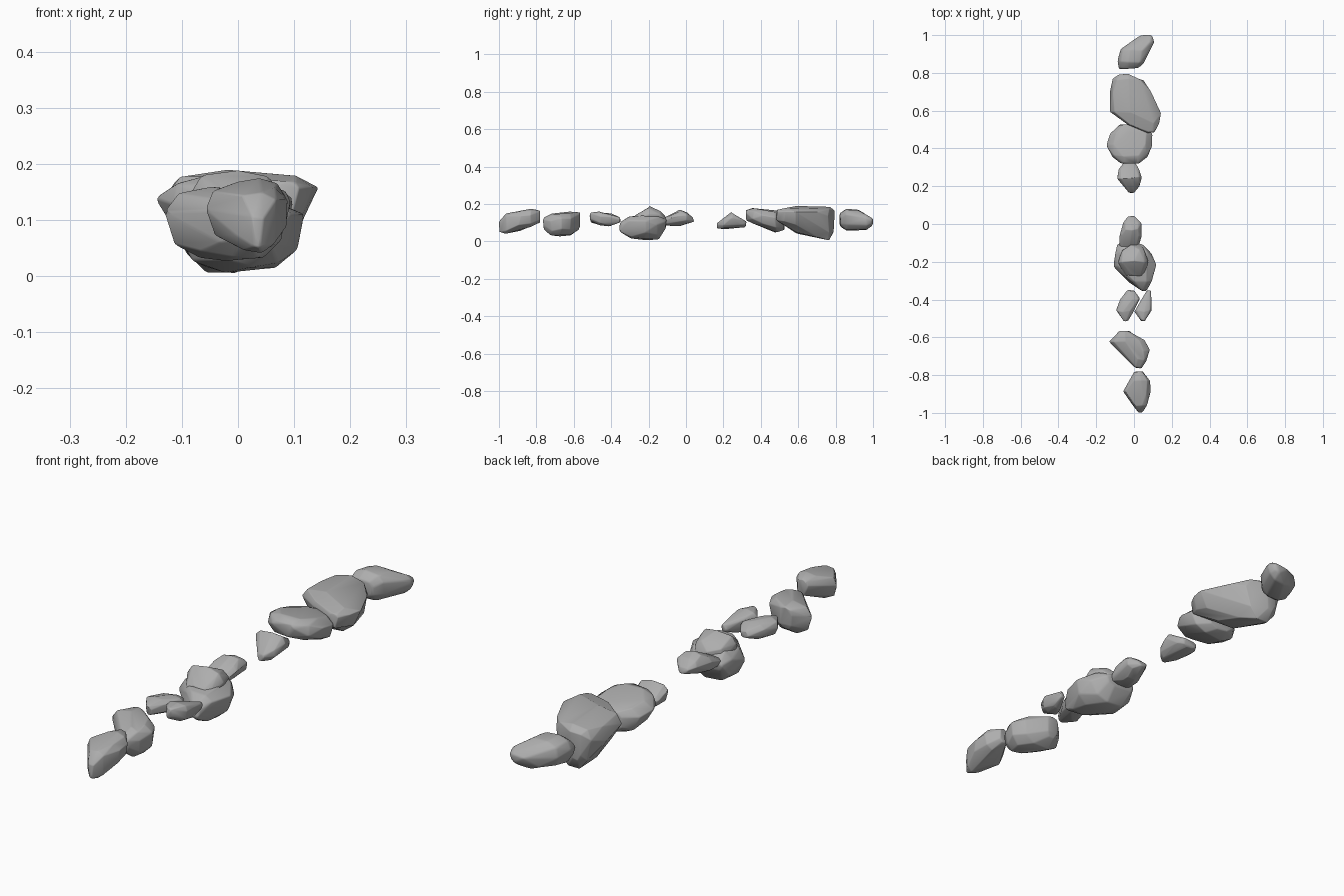
import bpy, bmesh, math, random

stone = bpy.data.materials.new("grey stone")
stone.diffuse_color = (0.42, 0.42, 0.42, 1)


def rock(name, stations, seed, waist=0.56, flare=0.12):
    """Chipped stone from stations along y: (y, x_left, x_right, z_low, z_high)."""
    rnd = random.Random(seed)
    bm = bmesh.new()
    n = 9
    for y, xl, xr, zl, zh in stations:
        phase = rnd.uniform(0, 0.5)
        for i in range(n):
            a = 2 * math.pi * i / n + phase
            c, s = math.cos(a), math.sin(a)
            # rounded section, widest at the waist and narrower at the bottom
            u = math.copysign(abs(c) ** 0.75, c)
            v = math.copysign(abs(s) ** 0.75, s)
            if v < 0:
                u *= 1 + flare * v
            j = rnd.uniform(0.93, 1.04)
            mid = zl + (zh - zl) * waist
            z = mid + v * (zh - mid if v > 0 else mid - zl)
            bm.verts.new(((xl + xr) / 2 + u * j * (xr - xl) / 2,
                          y + rnd.uniform(-0.006, 0.006), z))
    hull = bmesh.ops.convex_hull(bm, input=bm.verts[:])
    loose = list({g for g in hull["geom_interior"] + hull["geom_unused"]
                  if isinstance(g, bmesh.types.BMVert)})
    bmesh.ops.delete(bm, geom=loose, context='VERTS')
    # merge nearly flat facets into larger broken planes
    bmesh.ops.dissolve_limit(bm, angle_limit=math.radians(14),
                             verts=bm.verts[:], edges=bm.edges[:])
    bmesh.ops.recalc_face_normals(bm, faces=bm.faces[:])
    mesh = bpy.data.meshes.new(name)
    bm.to_mesh(mesh)
    bm.free()
    mesh.materials.append(stone)
    ob = bpy.data.objects.new(name, mesh)
    bpy.context.collection.objects.link(ob)
    # worn edges
    bev = ob.modifiers.new("worn edges", 'BEVEL')
    bev.width, bev.segments = 0.009, 2
    bev.limit_method = 'ANGLE'
    bev.angle_limit = math.radians(15)
    bpy.ops.object.select_all(action='DESELECT')
    ob.select_set(True)
    bpy.context.view_layer.objects.active = ob
    bpy.ops.object.shade_smooth_by_angle(angle=math.radians(50))
    return ob


# near group of stones
rock("front_stone", [
    (-0.995, 0.02, 0.05, 0.05, 0.11), (-0.96, -0.01, 0.075, 0.04, 0.15),
    (-0.89, -0.06, 0.095, 0.055, 0.165), (-0.83, -0.02, 0.085, 0.075, 0.175),
    (-0.785, 0.00, 0.05, 0.10, 0.165)], 1)
rock("wedge_stone", [
    (-0.76, 0.00, 0.04, 0.06, 0.13), (-0.72, -0.04, 0.07, 0.03, 0.15),
    (-0.67, -0.09, 0.085, 0.025, 0.155), (-0.62, -0.13, 0.06, 0.03, 0.16),
    (-0.57, -0.08, -0.02, 0.06, 0.155)], 2)
rock("thin_stone_left", [
    (-0.51, -0.06, -0.03, 0.10, 0.14), (-0.46, -0.095, 0.00, 0.085, 0.155),
    (-0.40, -0.075, 0.035, 0.085, 0.15), (-0.355, -0.035, 0.005, 0.10, 0.13)], 3)
rock("thin_stone_right", [
    (-0.51, 0.035, 0.06, 0.11, 0.155), (-0.46, 0.00, 0.095, 0.085, 0.16),
    (-0.41, 0.03, 0.095, 0.08, 0.145), (-0.355, 0.065, 0.09, 0.10, 0.13)], 4)
rock("middle_stone", [
    (-0.35, 0.03, 0.07, 0.05, 0.10), (-0.30, -0.04, 0.10, 0.015, 0.135),
    (-0.22, -0.11, 0.12, 0.005, 0.145), (-0.15, -0.11, 0.09, 0.01, 0.145),
    (-0.105, -0.09, 0.05, 0.07, 0.12)], 5)
rock("middle_stone_peak", [
    (-0.27, -0.05, 0.06, 0.06, 0.14), (-0.20, -0.09, 0.075, 0.06, 0.19),
    (-0.14, -0.07, 0.06, 0.06, 0.165), (-0.115, -0.03, 0.04, 0.08, 0.14)], 6)
rock("small_stone", [
    (-0.115, -0.08, 0.03, 0.085, 0.125), (-0.06, -0.08, 0.04, 0.08, 0.155),
    (-0.03, -0.06, 0.035, 0.08, 0.17), (0.005, -0.055, 0.04, 0.095, 0.155),
    (0.04, -0.035, 0.01, 0.105, 0.13)], 7)

# far group of stones
rock("pebble", [
    (0.17, -0.03, 0.00, 0.07, 0.10), (0.20, -0.06, 0.03, 0.065, 0.125),
    (0.245, -0.09, 0.04, 0.07, 0.158), (0.29, -0.085, 0.03, 0.075, 0.13),
    (0.32, -0.06, 0.01, 0.075, 0.11)], 8)
rock("round_stone", [
    (0.325, -0.07, 0.03, 0.11, 0.17), (0.36, -0.12, 0.075, 0.085, 0.18),
    (0.42, -0.145, 0.10, 0.065, 0.175), (0.48, -0.13, 0.10, 0.045, 0.165),
    (0.525, -0.08, 0.05, 0.06, 0.15)], 9)
rock("large_stone", [
    (0.485, 0.07, 0.11, 0.11, 0.17), (0.53, -0.04, 0.135, 0.075, 0.185),
    (0.59, -0.13, 0.145, 0.04, 0.19), (0.70, -0.135, 0.095, 0.01, 0.188),
    (0.765, -0.115, 0.055, 0.00, 0.185), (0.79, -0.09, -0.02, 0.05, 0.17)], 10,
    0.65, 0.3)
rock("back_stone", [
    (0.825, -0.08, 0.03, 0.075, 0.15), (0.86, -0.09, 0.06, 0.055, 0.175),
    (0.92, -0.075, 0.08, 0.06, 0.17), (0.965, -0.025, 0.11, 0.06, 0.15),
    (0.995, 0.03, 0.10, 0.085, 0.125)], 11)
